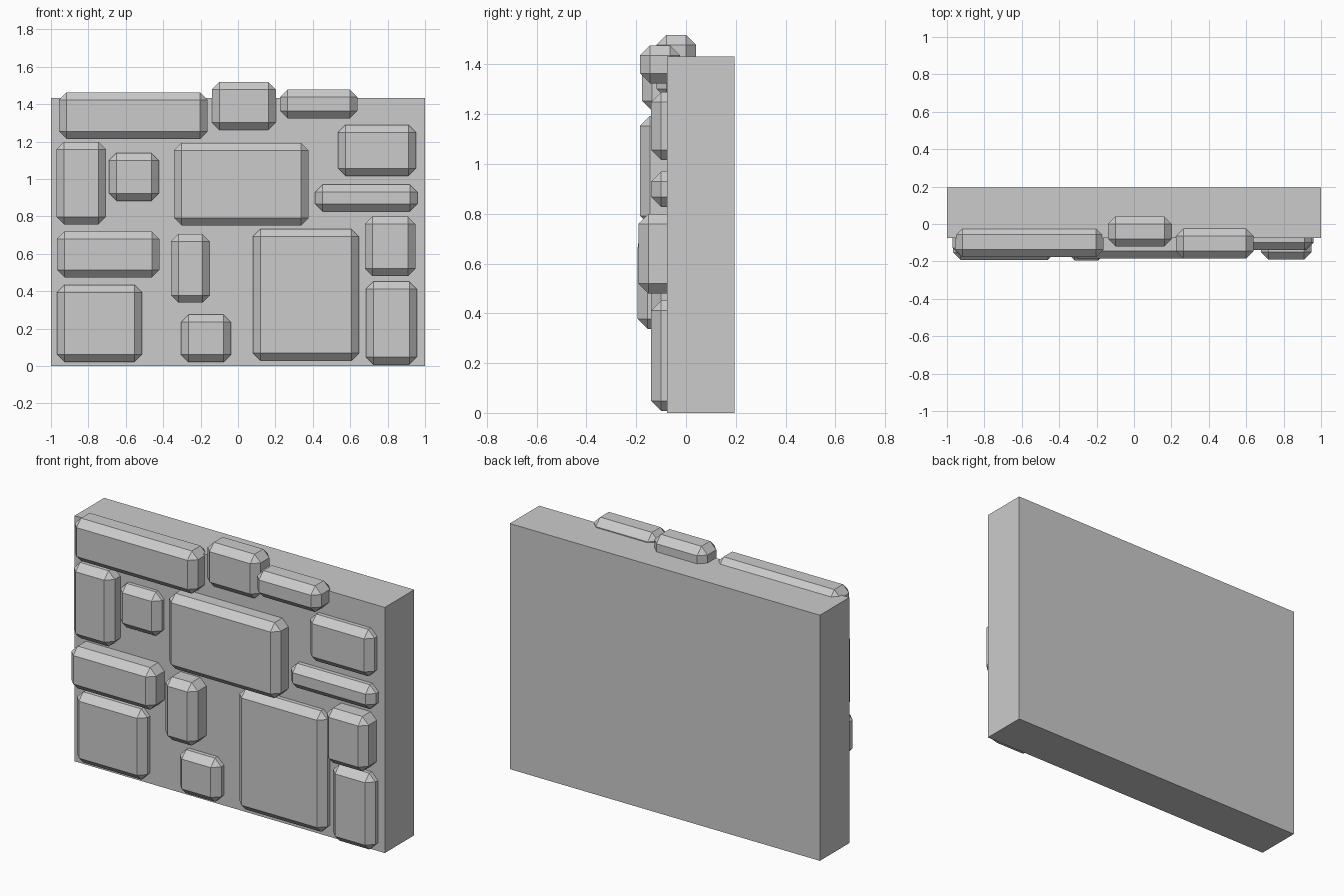
import bpy, bmesh
from mathutils import Vector


def box(name, lo, hi, chamfer=0.0):
    """Axis-aligned box between two corners, with optional flat chamfer."""
    lo, hi = Vector(lo), Vector(hi)
    size, mid = hi - lo, (hi + lo) / 2
    bm = bmesh.new()
    bmesh.ops.create_cube(bm, size=1)
    for v in bm.verts:
        v.co = Vector(a * b for a, b in zip(v.co, size))
    if chamfer:
        bmesh.ops.bevel(bm, geom=bm.edges[:], offset=chamfer, segments=1,
                        affect='EDGES', profile=0.5)
    mesh = bpy.data.meshes.new(name)
    bm.to_mesh(mesh)
    bm.free()
    obj = bpy.data.objects.new(name, mesh)
    obj.location = mid
    bpy.context.collection.objects.link(obj)
    return obj


# Wall slab
box("wall_slab", (-1, -0.076, 0), (1, 0.195, 1.432))

# Raised stones: left, right, bottom, top, front y
STONE_DEPTH = 0.16
stones = [
    # top row
    (-0.957, -0.162, 1.214, 1.463, -0.177),
    (-0.140, 0.202, 1.262, 1.519, -0.119),
    (0.225, 0.639, 1.324, 1.477, -0.185),
    # upper middle
    (-0.970, -0.706, 0.757, 1.198, -0.167),
    (-0.690, -0.423, 0.883, 1.139, -0.137),
    (-0.342, 0.378, 0.752, 1.193, -0.185),
    (0.535, 0.951, 1.016, 1.289, -0.140),
    (0.411, 0.960, 0.827, 0.969, -0.140),
    # lower middle
    (-0.968, -0.421, 0.474, 0.720, -0.192),
    (-0.358, -0.151, 0.338, 0.706, -0.195),
    (0.679, 0.948, 0.480, 0.800, -0.191),
    # bottom row
    (-0.968, -0.514, 0.022, 0.434, -0.140),
    (-0.305, -0.038, 0.020, 0.274, -0.140),
    (0.080, 0.646, 0.028, 0.733, -0.140),
    (0.684, 0.956, 0.008, 0.452, -0.140),
]
for i, (x0, x1, z0, z1, front) in enumerate(stones, 1):
    box(f"stone_{i:02d}", (x0, front, z0), (x1, front + STONE_DEPTH, z1), 0.04)
